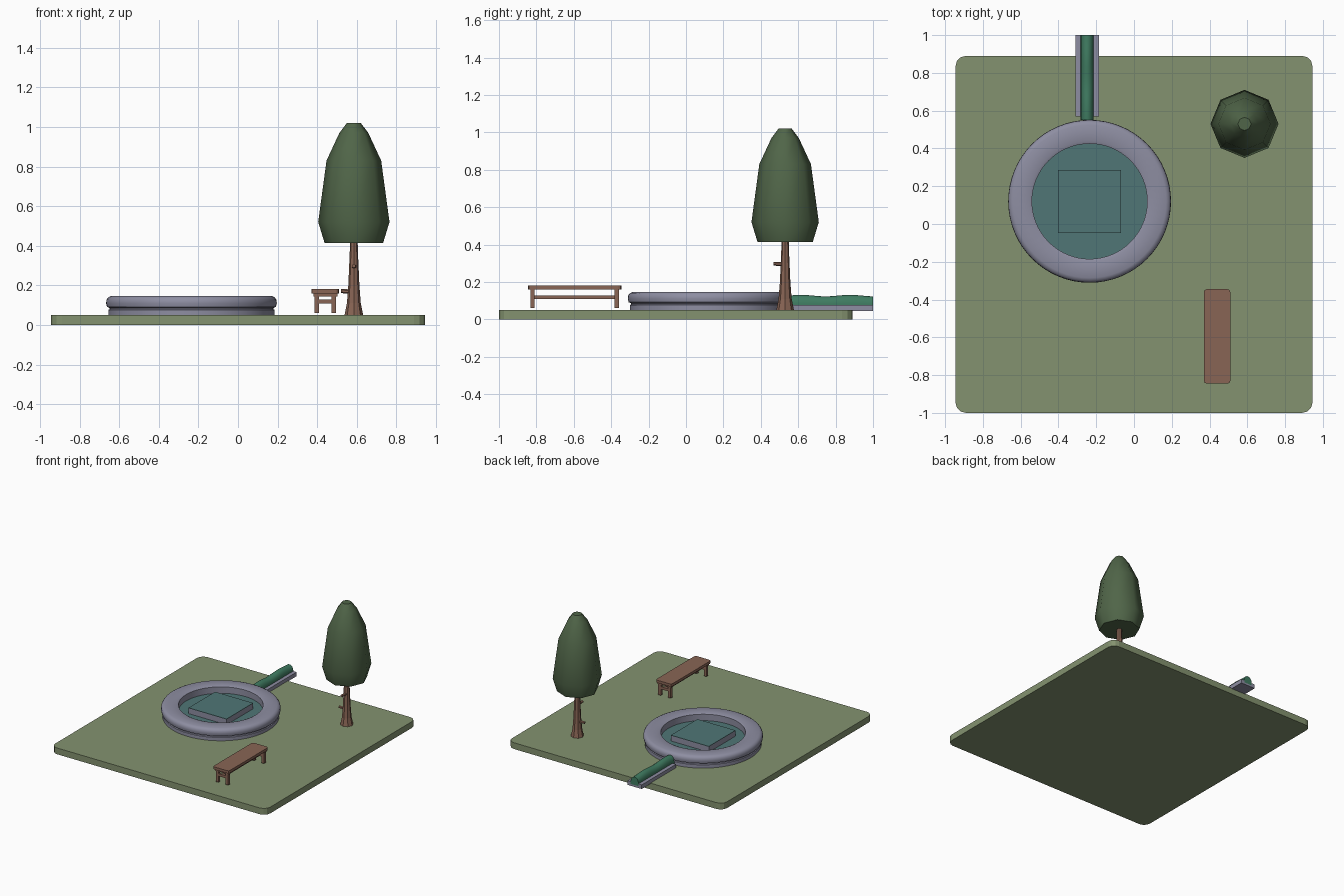
import bpy, bmesh, math
from mathutils import Vector

if "Cube" in bpy.data.objects:
    bpy.data.objects.remove(bpy.data.objects["Cube"])


def material(name, rgb):
    m = bpy.data.materials.new(name)
    m.diffuse_color = (*rgb, 1)
    m.use_nodes = True
    m.node_tree.nodes["Principled BSDF"].inputs["Base Color"].default_value = m.diffuse_color
    return m


GRASS = material("grass", (0.23, 0.29, 0.16))
STONE = material("stone", (0.27, 0.27, 0.36))
WATER = material("water", (0.08, 0.18, 0.18))
STREAM = material("stream_water", (0.05, 0.20, 0.12))
WOOD = material("wood", (0.25, 0.13, 0.09))
LEAF = material("leaf", (0.08, 0.13, 0.065))


def finish(name, bm, mat, smooth=None):
    bmesh.ops.recalc_face_normals(bm, faces=bm.faces)
    me = bpy.data.meshes.new(name)
    bm.to_mesh(me)
    bm.free()
    me.materials.append(mat)
    ob = bpy.data.objects.new(name, me)
    bpy.context.collection.objects.link(ob)
    if smooth:
        bpy.ops.object.select_all(action='DESELECT')
        ob.select_set(True)
        bpy.context.view_layer.objects.active = ob
        bpy.ops.object.shade_smooth_by_angle(angle=math.radians(smooth))
    return ob


def box(name, lo, hi, mat, corner=0, segments=3):
    bm = bmesh.new()
    bmesh.ops.create_cube(bm, size=1)
    lo, hi = Vector(lo), Vector(hi)
    for v in bm.verts:
        v.co = (lo + hi) / 2 + v.co * (hi - lo)
    if corner:
        upright = [e for e in bm.edges
                   if abs(e.verts[0].co.z - e.verts[1].co.z) > 1e-5]
        bmesh.ops.bevel(bm, geom=upright, offset=corner, segments=segments,
                        profile=0.5, affect='EDGES')
    return finish(name, bm, mat)


def loft(name, rings, mat, closed=False, smooth=None):
    """Skin equal-length point rings; cap the ends unless closed on itself."""
    bm = bmesh.new()
    rs = [[bm.verts.new(p) for p in ring] for ring in rings]
    n = len(rs[0])
    for a, b in zip(rs, rs[1:] + (rs[:1] if closed else [])):
        for i in range(n):
            j = (i + 1) % n
            bm.faces.new((a[i], a[j], b[j], b[i]))
    if not closed:
        bm.faces.new(rs[0])
        bm.faces.new(rs[-1])
    return finish(name, bm, mat, smooth)


def lathe(name, centre, profile, sides, mat, closed=False, smooth=None):
    rings = [[(centre[0] + r * math.cos(math.tau * i / sides),
               centre[1] + r * math.sin(math.tau * i / sides), z)
              for i in range(sides)] for r, z in profile]
    return loft(name, rings, mat, closed, smooth)


# Lawn slab
box("lawn", (-0.945, -1, 0), (0.945, 0.89, 0.05), GRASS, 0.055)

# Round pool: stone rim, water and central block
POOL = (-0.235, 0.12)
lathe("pool_rim", POOL,
      [(0.305, 0.05), (0.42, 0.05), (0.42, 0.076), (0.414, 0.08),
       (0.414, 0.086), (0.427, 0.092), (0.431, 0.11), (0.429, 0.128),
       (0.42, 0.14), (0.405, 0.147), (0.32, 0.147), (0.305, 0.141)],
      64, STONE, closed=True, smooth=35)
lathe("pool_water", POOL, [(0.306, 0.05), (0.306, 0.09)], 64, WATER)
h = 0.167
box("pool_block", (POOL[0] - h, POOL[1] - h, 0.085),
    (POOL[0] + h, POOL[1] + h, 0.132), STONE)
box("block_water", (POOL[0] - h, POOL[1] - h, 0.132),
    (POOL[0] + h, POOL[1] + h, 0.136), WATER)

# Stone channel with a U cross-section
section = [(-0.063, 0.045), (0.063, 0.045), (0.063, 0.078), (0.034, 0.078),
           (0.034, 0.06), (-0.034, 0.06), (-0.034, 0.078), (-0.063, 0.078)]
CX = -0.248
loft("channel", [[(CX + x, y, z) for x, z in section] for y in (0.57, 1.0)], STONE)

# Rippling stream in the channel
rings = []
for k in range(25):
    y = 0.55 + 0.45 * k / 24
    top = 0.127 + 0.004 * math.sin((y - 0.55) * 24)
    ring = [(CX - 0.034, y, 0.06), (CX + 0.034, y, 0.06)]
    for i in range(9):
        a = math.pi * i / 8
        ring.append((CX + 0.034 * math.cos(a), y,
                     0.085 + (top - 0.085) * math.sin(a)))
    rings.append(ring)
loft("stream", rings, STREAM, smooth=40)

# Tree: flared trunk, two stubs and an eight-sided crown
TREE = (0.585, 0.53)
lathe("trunk", TREE, [(0.047, 0.05), (0.035, 0.11), (0.028, 0.2),
                      (0.021, 0.36), (0.018, 0.46)], 8, WOOD)


def stub(name, end_xy, z):
    d = Vector((end_xy[0], end_xy[1], 0)).normalized()
    side = Vector((-d.y, d.x, 0))
    ends = [Vector((*TREE, z)), Vector((TREE[0] + end_xy[0], TREE[1] + end_xy[1], z + 0.003))]
    rings = [[p + side * r * math.cos(math.tau * (i + 0.5) / 6)
              + Vector((0, 0, r * math.sin(math.tau * (i + 0.5) / 6)))
              for i in range(6)] for p, r in zip(ends, (0.012, 0.01))]
    loft(name, rings, WOOD)


stub("upper_stub", (0, -0.063), 0.295)
stub("lower_stub", (-0.065, 0), 0.168)
lathe("crown", TREE, [(0.148, 0.415), (0.18, 0.52), (0.138, 0.83),
                      (0.073, 0.97), (0.035, 1.02)], 8, LEAF, smooth=50)

# Bench: seat, legs, rails and stretchers
box("bench_seat", (0.37, -0.845, 0.16), (0.51, -0.345, 0.181), WOOD, 0.015, 2)
for side, x in (("left", 0.387), ("right", 0.473)):
    for end, y in (("front", -0.832), ("back", -0.382)):
        box(f"{side}_{end}_leg", (x, y, 0.06), (x + 0.023, y + 0.023, 0.161), WOOD)
for end, y in (("front", -0.832), ("back", -0.382)):
    box(f"{end}_top_rail", (0.38, y + 0.001, 0.145), (0.502, y + 0.022, 0.161), WOOD)
    box(f"{end}_stretcher", (0.405, y + 0.004, 0.108), (0.478, y + 0.019, 0.128), WOOD)
box("long_stretcher", (0.43, -0.815, 0.108), (0.452, -0.376, 0.128), WOOD)
